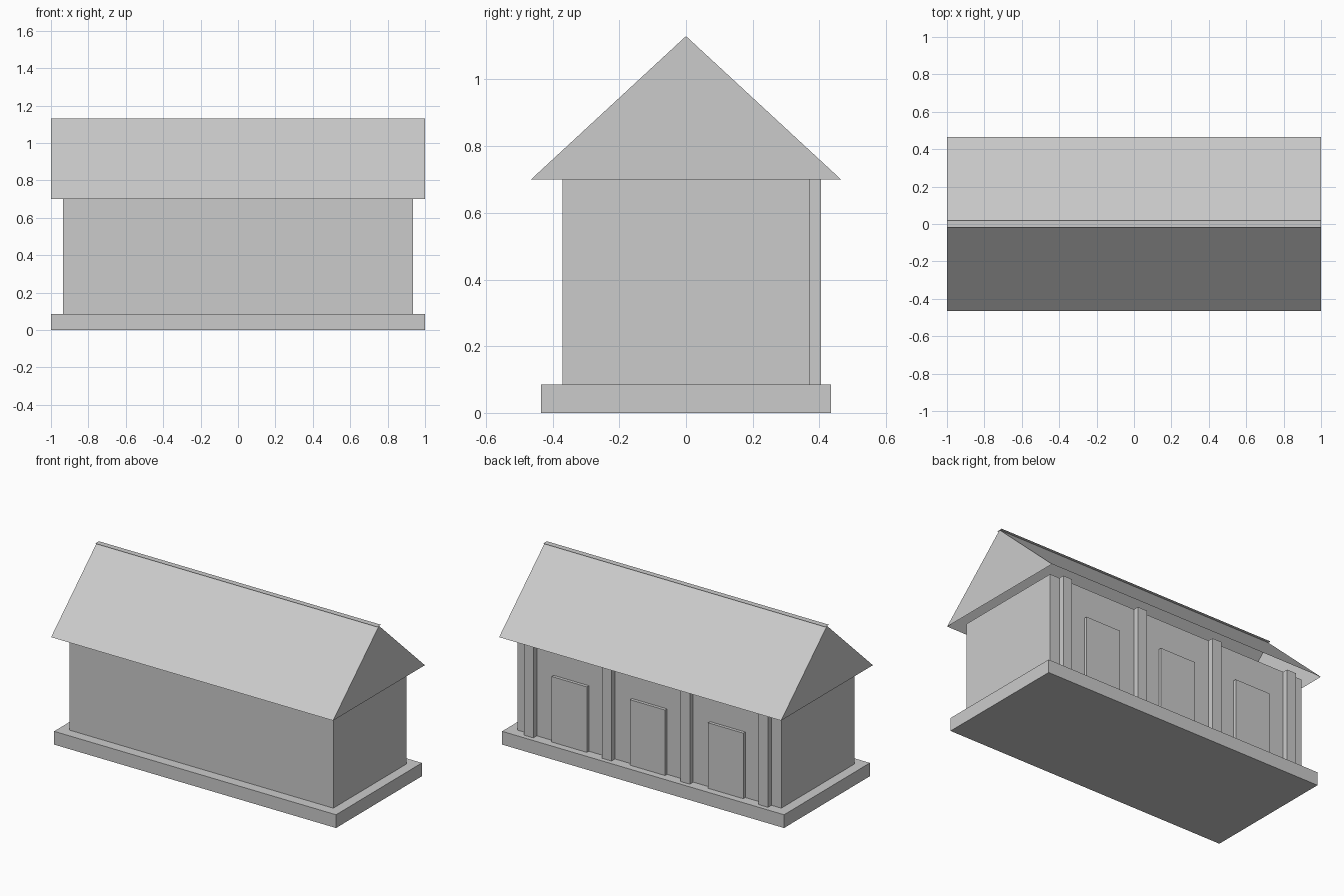
import bpy
import bmesh

cube = bpy.data.objects.get("Cube")
if cube:
    bpy.data.objects.remove(cube, do_unlink=True)

# Single plain grey
grey = bpy.data.materials.new("plain_grey")
grey.use_nodes = True
COLOUR = (0.6, 0.6, 0.6, 1)
grey.diffuse_color = COLOUR
grey.node_tree.nodes["Principled BSDF"].inputs["Base Color"].default_value = COLOUR

BASE_TOP, EAVE, RIDGE = 0.085, 0.70, 1.13
WALL_Y = 0.37


def add_mesh(name, bm):
    bmesh.ops.recalc_face_normals(bm, faces=bm.faces)
    mesh = bpy.data.meshes.new(name)
    bm.to_mesh(mesh)
    bm.free()
    mesh.materials.append(grey)
    obj = bpy.data.objects.new(name, mesh)
    bpy.context.collection.objects.link(obj)
    return obj


def box(name, x, y, z):
    """Box from (low, high) ranges on each axis."""
    bm = bmesh.new()
    bmesh.ops.create_cube(bm, size=1)
    for v in bm.verts:
        v.co = [(r[0] + r[1]) / 2 + c * (r[1] - r[0]) for r, c in zip((x, y, z), v.co)]
    return add_mesh(name, bm)


# Plinth and walls
box("base", (-1, 1), (-0.435, 0.435), (0, BASE_TOP))
box("walls", (-0.935, 0.935), (-WALL_Y, WALL_Y), (BASE_TOP, EAVE))

# Pillars along the back wall, with a door centred in each bay
SPACING = 0.555
for i in range(4):
    x = (i - 1.5) * SPACING
    box(f"pillar_{i + 1}", (x - 0.033, x + 0.033), (WALL_Y, 0.405), (BASE_TOP, EAVE))
for i in range(3):
    x = (i - 1) * SPACING
    box(f"door_{i + 1}", (x - 0.125, x + 0.125), (WALL_Y, 0.39), (BASE_TOP, 0.505))

# Gabled roof shell, open underneath
bm = bmesh.new()
profile = [(-0.465, EAVE), (0, RIDGE), (0.465, EAVE)]
ends = [[bm.verts.new((x, y, z)) for y, z in profile] for x in (-1, 1)]
for end in ends:
    bm.faces.new(end)
for k in range(2):
    bm.faces.new((ends[0][k], ends[0][k + 1], ends[1][k + 1], ends[1][k]))
roof = add_mesh("roof", bm)
# Keep the open shell facing outwards
centre_z = (EAVE + RIDGE) / 2
bm = bmesh.new()
bm.from_mesh(roof.data)
for f in bm.faces:
    c = f.calc_center_median()
    c.z -= centre_z - 0.1
    if f.normal.dot(c) < 0:
        f.normal_flip()
bm.to_mesh(roof.data)
bm.free()

# Flat ridge strip
bm = bmesh.new()
bm.faces.new([bm.verts.new((x, y, RIDGE)) for x, y in
              ((-1, -0.019), (1, -0.019), (1, 0.019), (-1, 0.019))])
add_mesh("ridge_strip", bm)
